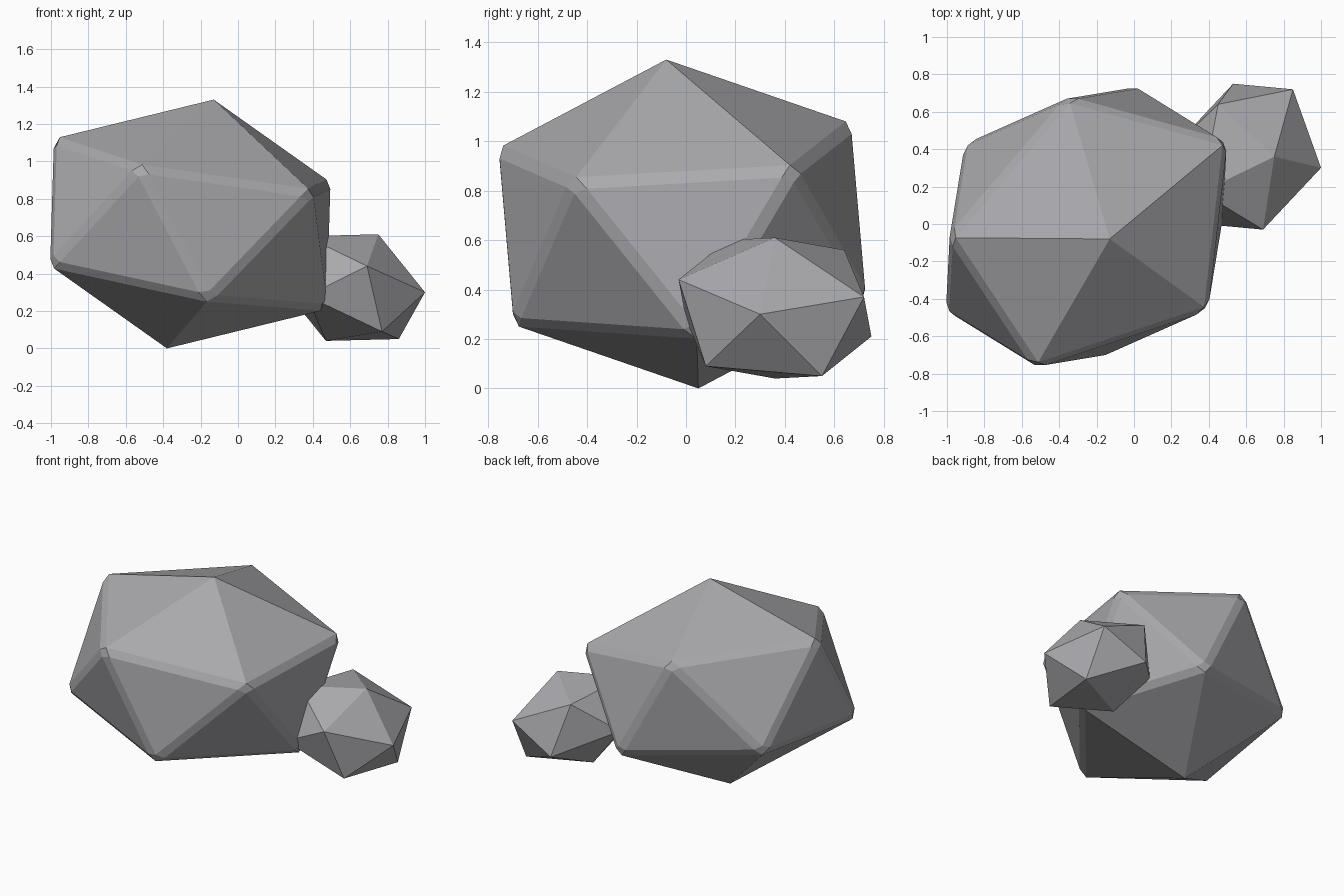
import bpy
import bmesh
from mathutils import Vector

cube = bpy.data.objects.get("Cube")
if cube:
    bpy.data.objects.remove(cube, do_unlink=True)

# One stone grey for both rocks
stone = bpy.data.materials.new("stone_grey")
stone.use_nodes = True
grey = (0.40, 0.40, 0.42, 1.0)
stone.diffuse_color = grey
stone.node_tree.nodes["Principled BSDF"].inputs["Base Color"].default_value = grey


def make_rock(name, centre, tip, ring, spread=1.0, bevel=0.0):
    """Stretched icosahedron: a tip and a ring of five corners, repeated
    through the centre. The edges away from the two tips can be bevelled."""
    centre, tip = Vector(centre), Vector(tip)
    bm = bmesh.new()
    tips = [bm.verts.new(p) for p in (tip, 2 * centre - tip)]
    for corner in ring:
        arm = (Vector(corner) - centre) * spread
        bm.verts.new(centre + arm)
        bm.verts.new(centre - arm)
    bmesh.ops.convex_hull(bm, input=bm.verts[:])
    if bevel:
        edges = [e for e in bm.edges if not any(v in tips for v in e.verts)]
        bmesh.ops.bevel(bm, geom=edges, offset=bevel, offset_type='OFFSET',
                        segments=1, profile=0.5, affect='EDGES',
                        clamp_overlap=True)
    bmesh.ops.recalc_face_normals(bm, faces=bm.faces[:])
    mesh = bpy.data.meshes.new(name)
    bm.to_mesh(mesh)
    bm.free()
    mesh.materials.append(stone)
    rock = bpy.data.objects.new(name, mesh)
    bpy.context.collection.objects.link(rock)
    return rock


# Large rock with chipped edges
make_rock("large_rock", (-0.255, -0.015, 0.665), (-0.13, -0.08, 1.33),
          [(-0.52, -0.75, 0.96), (0.38, -0.45, 0.83), (0.48, 0.43, 0.88),
           (-0.35, 0.66, 1.06), (-0.97, -0.07, 1.11)],
          spread=1.025, bevel=0.03)

# Small sharp rock leaning into its side
make_rock("small_rock", (0.61, 0.36, 0.325), (0.75, 0.36, 0.61),
          [(0.69, -0.03, 0.44), (1.0, 0.30, 0.30), (0.85, 0.72, 0.37),
           (0.36, 0.17, 0.60), (0.45, 0.64, 0.56)])
